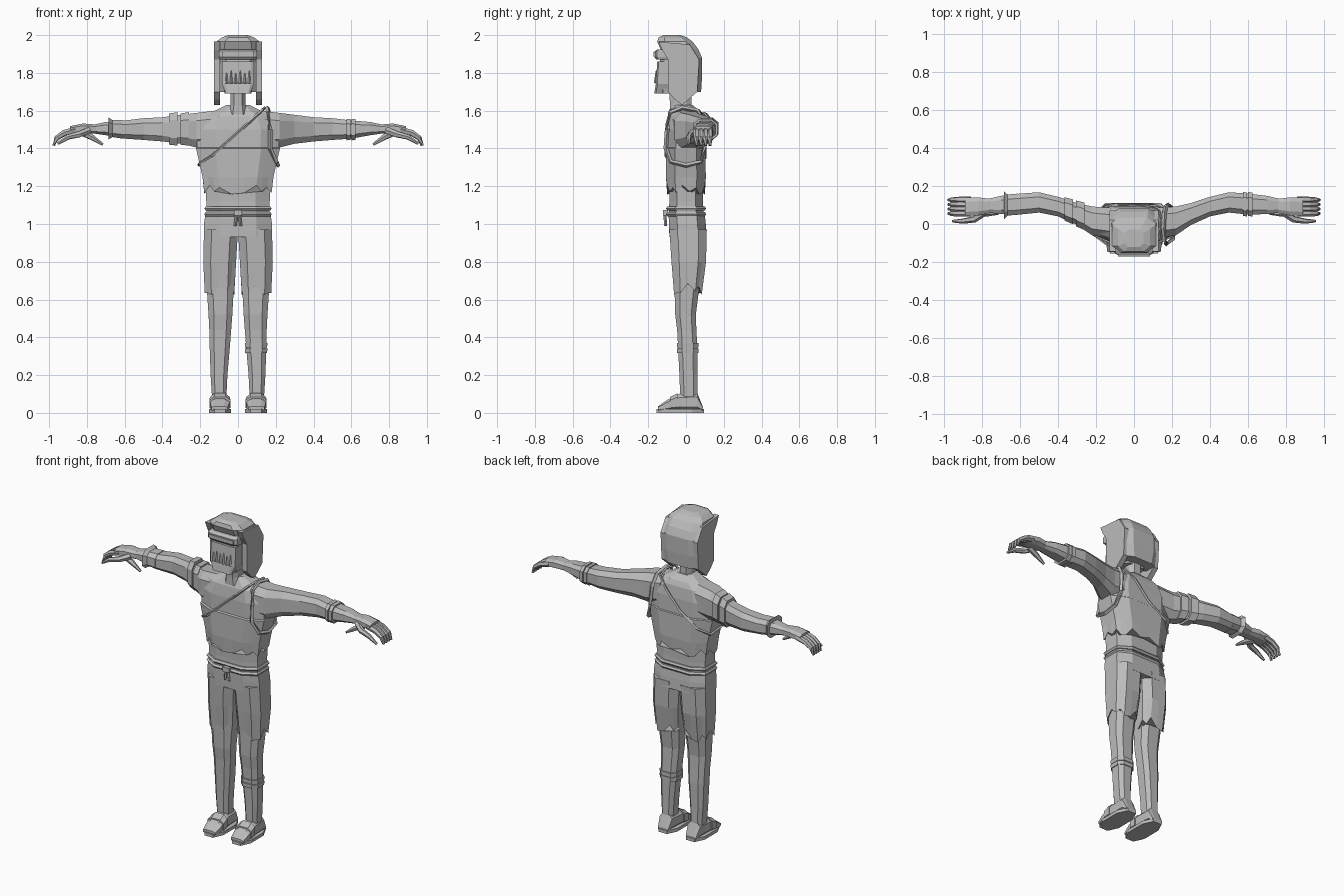
import bpy, bmesh, math
from mathutils import Vector

grey = bpy.data.materials.new("plain grey")
grey.diffuse_color = (0.5, 0.5, 0.5, 1)


def finish(name, bm):
    bmesh.ops.recalc_face_normals(bm, faces=bm.faces)
    me = bpy.data.meshes.new(name)
    bm.to_mesh(me)
    bm.free()
    me.materials.append(grey)
    ob = bpy.data.objects.new(name, me)
    bpy.context.collection.objects.link(ob)
    return ob


def section(c, d):
    """Unit square with cut corners, each edge split into d pieces."""
    p = [(1, -c), (1, c), (c, 1), (-c, 1), (-1, c), (-1, -c), (-c, -1), (c, -1)]
    return [tuple(p[i][k] + (p[(i + 1) % 8][k] - p[i][k]) * j / d for k in (0, 1))
            for i in range(8) for j in range(d)]


def loft(name, rings, axis='z', sx=1, c=0.55, d=1, jag=0):
    """Rings are (position, a0, a1, b0, b1) across the given axis."""
    bm = bmesh.new()
    loops = []
    for r, (t, a0, a1, b0, b1) in enumerate(rings):
        loop = []
        for i, (u, v) in enumerate(section(c, d)):
            a = (a0 + a1) / 2 + u * (a1 - a0) / 2
            b = (b0 + b1) / 2 + v * (b1 - b0) / 2
            s = t + (jag * (0, 1, 0.2, 0.7, -0.2)[i % 5] if r == 0 else 0)
            x, y, z = {'z': (a, b, s), 'x': (s, a, b), 'y': (a, s, b)}[axis]
            loop.append(bm.verts.new((x * sx, y, z)))
        loops.append(loop)
    n = len(loops[0])
    for p, q in zip(loops, loops[1:]):
        for i in range(n):
            bm.faces.new((p[i], p[(i + 1) % n], q[(i + 1) % n], q[i]))
    bm.faces.new(loops[0])
    bm.faces.new(loops[-1])
    return finish(name, bm)


def box(name, x0, x1, y0, y1, z0, z1):
    return loft(name, [(z0, x0, x1, y0, y1), (z1, x0, x1, y0, y1)], c=0.9)


def prism(name, pts, x0, x1):
    """Extrude a y-z outline from x0 to x1."""
    bm = bmesh.new()
    a, b = ([bm.verts.new((x, y, z)) for y, z in pts] for x in (x0, x1))
    bm.faces.new(a)
    bm.faces.new(b)
    for i in range(len(pts)):
        j = (i + 1) % len(pts)
        bm.faces.new((a[i], a[j], b[j], b[i]))
    return finish(name, bm)


def tube(name, pts, radii, closed=False, sx=1, n=6):
    """Faceted tube through points."""
    bm = bmesh.new()
    pts = [Vector((x * sx, y, z)) for x, y, z in pts]
    m, loops = len(pts), []
    for i, p in enumerate(pts):
        if closed:
            t = pts[(i + 1) % m] - pts[i - 1]
        else:
            t = pts[min(i + 1, m - 1)] - pts[max(i - 1, 0)]
        side = t.cross(Vector((0.1, 0.2, 1)) if abs(t.normalized().z) < 0.9 else Vector((0, 1, 0))).normalized()
        up = t.cross(side).normalized()
        r = radii[i] if isinstance(radii, list) else radii
        loops.append([bm.verts.new(p + r * (math.cos(k * math.tau / n) * side + math.sin(k * math.tau / n) * up))
                      for k in range(n)])
    for i in range(m if closed else m - 1):
        p, q = loops[i], loops[(i + 1) % m]
        for k in range(n):
            bm.faces.new((p[k], p[(k + 1) % n], q[(k + 1) % n], q[k]))
    if not closed:
        bm.faces.new(loops[0])
        bm.faces.new(loops[-1])
    return finish(name, bm)


# Torso: bare waist, ragged shirt and upper chest
loft("waist", [(1.03, -.168, .168, -.092, .095), (1.12, -.168, .168, -.088, .09),
               (1.24, -.175, .175, -.09, .09)])
loft("shirt", [(1.165, -.178, .178, -.1, .1), (1.25, -.188, .188, -.106, .105),
               (1.40, -.222, .222, -.106, .102), (1.405, -.22, .22, -.095, .096)], d=3, jag=.04)
loft("chest", [(1.38, -.215, .215, -.096, .097), (1.5, -.22, .22, -.095, .095),
               (1.57, -.185, .185, -.085, .085), (1.6, -.12, .12, -.07, .07),
               (1.63, -.06, .06, -.055, .035)])
loft("neck", [(1.58, -.05, .05, -.085, .035), (1.63, -.04, .04, -.085, .03), (1.74, -.04, .04, -.09, .03)])

# Belt ropes with knot and dangling ends
for i, z in enumerate((1.052, 1.082)):
    loft(f"belt_rope_{i}", [(z - .011, -.172, .172, -.098, .1), (z, -.178, .178, -.107, .107),
                            (z + .011, -.172, .172, -.098, .1)])
box("belt_knot", -.022, .022, -.122, -.095, 1.045, 1.075)
for s in (-1, 1):
    tube("belt_end", [(.006 * s, -.112, 1.06), (.015 * s, -.108, .99)], .008, n=4)

# Straps across the body and around the shoulder
tube("cross_strap", [(.13, -.082, 1.605), (.05, -.1, 1.53), (-.05, -.1, 1.44), (-.14, -.108, 1.36),
                     (-.205, -.06, 1.32), (-.207, .05, 1.31), (-.15, .102, 1.35), (-.03, .1, 1.43),
                     (.07, .097, 1.54), (.13, .07, 1.6), (.14, 0, 1.615)], .008, True, n=4)
tube("shoulder_strap", [(.16, -.085, 1.59), (.17, -.1, 1.5), (.17, -.107, 1.4), (.203, -.08, 1.33),
                        (.212, 0, 1.31), (.205, .08, 1.33), (.18, .1, 1.42), (.17, .095, 1.53),
                        (.16, .06, 1.6), (.155, -.02, 1.615)], .012, True, n=4)

# Trousers with ragged knees
loft("trouser_hips", [(.93, -.18, .18, -.088, .11), (1.0, -.18, .18, -.09, .105),
                      (1.06, -.172, .172, -.092, .098)])
for side, s in (("left", 1), ("right", -1)):
    loft(f"{side}_trouser_leg", [(.635, .02, .176, -.063, .083), (.8, .01, .184, -.077, .106),
                                 (.97, .0, .18, -.088, .11)], sx=s, d=2, jag=.05)
    # Legs and shoes
    loft(f"{side}_leg", [(.07, .062, .137, -.03, .062), (.2, .056, .145, -.035, .06),
                         (.35, .043, .15, -.042, .06), (.44, .036, .152, -.047, .055),
                         (.52, .03, .156, -.057, .052), (.7, .02, .168, -.062, .075)], sx=s)
    loft(f"{side}_foot", [(-.148, .055, .14, .01, .035), (-.1, .045, .147, .01, .068),
                          (-.03, .05, .143, .01, .103), (.06, .055, .14, .01, .105),
                          (.09, .062, .132, .01, .03)], 'y', s)
    loft(f"{side}_sole", [(0, .037, .154, -.156, .095), (.02, .037, .154, -.156, .095)], sx=s, c=.5)
    loft(f"{side}_shoe_strap", [(-.085, .04, .151, .01, .084), (-.045, .043, .149, .01, .104)], 'y', s)

    # Arm, bent slightly backward
    loft(f"{side}_arm", [(.12, -.075, .085, 1.41, 1.6), (.22, -.06, .092, 1.405, 1.588),
                         (.3, -.005, .11, 1.425, 1.578), (.4, .04, .143, 1.437, 1.565),
                         (.5, .06, .167, 1.445, 1.56), (.6, .05, .16, 1.452, 1.548),
                         (.7, .052, .148, 1.47, 1.54), (.77, .06, .132, 1.48, 1.525)], 'x', s)
    # Hand with curled fingers and thumb
    loft(f"{side}_palm", [(.755, .058, .132, 1.478, 1.527), (.82, .045, .14, 1.478, 1.532),
                          (.89, .042, .138, 1.475, 1.518)], 'x', s)
    for i in range(4):
        y = .055 + .024 * i
        tube(f"{side}_finger_{i}", [(.86, y, 1.498), (.92, y, 1.482), (.96, y, 1.455),
                                    (.976, y, 1.415)], [.017, .017, .014, .008], sx=s)
    tube(f"{side}_thumb", [(.79, .06, 1.495), (.84, .025, 1.475), (.9, .015, 1.46), (.955, .015, 1.425)],
         [.02, .018, .014, .007], sx=s)
    tube(f"{side}_palm_spur", [(.83, .06, 1.485), (.775, .055, 1.46), (.715, .055, 1.42)],
         [.018, .016, .007], sx=s)

    # Hanging side lock of hair
    prism(f"{side}_hair_lock", [(-.145, 1.965), (-.125, 1.92), (-.095, 1.87), (-.095, 1.70), (-.06, 1.66),
                                (-.02, 1.63), (.06, 1.70), (.07, 1.87), (.02, 1.95)], .095 * s, .128 * s)

# Bands on the arms and shin
for i, x in enumerate((.285, .345)):
    lo, hi = (-.02, .118) if i == 0 else (.01, .135)
    loft(f"upper_arm_band_{i}", [(x - .025, lo - .012, hi - .006, 1.415, 1.592),
                                 (x + .02, lo + .008, hi + .006, 1.42, 1.585)], 'x', -1)
for i, x in enumerate((.585, .612)):
    loft(f"wrist_band_{i}", [(x - .011, .042, .168, 1.443, 1.557), (x + .011, .04, .166, 1.445, 1.555)], 'x')
loft("flared_cuff", [(.61, .048, .16, 1.452, 1.55), (.665, .045, .155, 1.46, 1.55),
                     (.685, .025, .172, 1.448, 1.565)], 'x', -1)
for i, z in enumerate((.33, .358)):
    loft(f"shin_band_{i}", [(z - .012, .037, .154, -.047, .065), (z + .012, .036, .156, -.048, .065)])

# Head: skull, mask, teeth, nose bridge and goggles
loft("head", [(1.69, -.07, .07, -.14, .02), (1.76, -.085, .085, -.15, .04),
              (1.94, -.085, .085, -.13, .04)], c=.75)
loft("jaw_mask", [(1.69, -.065, .065, -.168, -.08), (1.74, -.085, .085, -.16, -.08),
                  (1.86, -.086, .086, -.152, -.08)], c=.8)
for i in range(6):
    x = -.06 + .024 * i
    tube(f"tooth_{i}", [(x, -.162, 1.745), (x, -.158, 1.8 + .012 * (i % 2))], [.009, .002], n=4)
loft("goggles", [(1.872, -.098, .098, -.158, -.06), (1.885, -.102, .102, -.168, -.06),
                 (1.915, -.1, .1, -.166, -.06), (1.925, -.095, .095, -.15, -.06)], c=.75)
box("goggle_lens", -.085, .085, -.172, -.16, 1.888, 1.91)

# Hair cap with overhanging fringe
loft("hair", [(1.70, -.105, .105, -.02, .08), (1.78, -.122, .122, -.05, .085),
              (1.88, -.125, .125, -.085, .085), (1.925, -.122, .122, -.135, .065),
              (1.965, -.115, .115, -.152, .035), (1.988, -.085, .085, -.145, .005),
              (2.0, -.05, .05, -.12, -.03)], c=.6)
